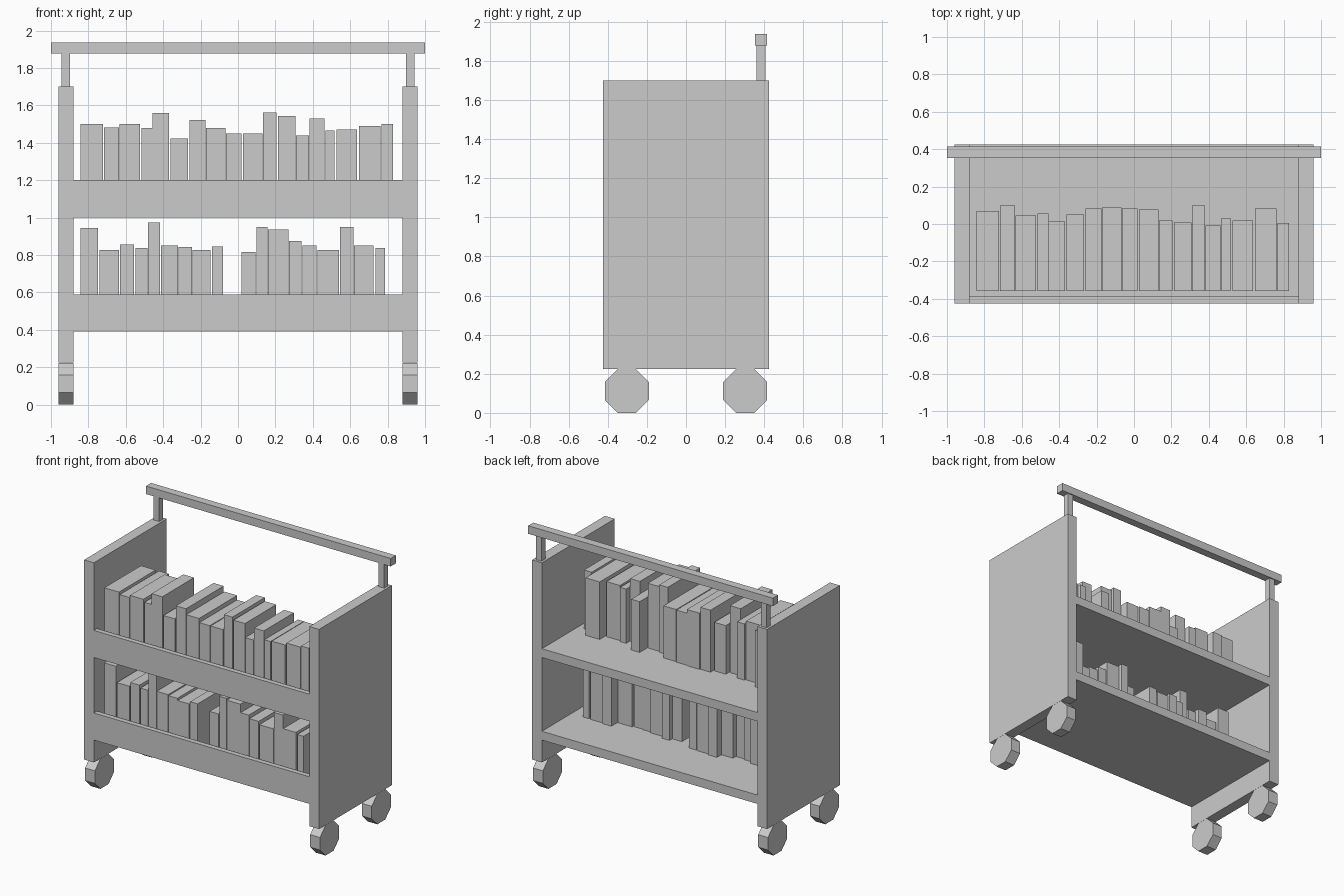
import bpy, bmesh, math, random
from mathutils import Matrix

random.seed(4)


def make_object(name, bm):
    mesh = bpy.data.meshes.new(name)
    bm.to_mesh(mesh)
    bm.free()
    obj = bpy.data.objects.new(name, mesh)
    bpy.context.collection.objects.link(obj)
    return obj


def box(name, x0, x1, y0, y1, z0, z1):
    bm = bmesh.new()
    m = Matrix.Translation(((x0 + x1) / 2, (y0 + y1) / 2, (z0 + z1) / 2))
    m = m @ Matrix.Diagonal((x1 - x0, y1 - y0, z1 - z0, 1))
    bmesh.ops.create_cube(bm, size=1, matrix=m)
    return make_object(name, bm)


def wheel(name, x, y, apothem=0.112, width=0.08):
    # octagonal wheel standing on a flat side, axle along x
    bm = bmesh.new()
    r = apothem / math.cos(math.pi / 8)
    m = (Matrix.Translation((x, y, apothem)) @ Matrix.Rotation(math.pi / 2, 4, 'Y')
         @ Matrix.Rotation(math.pi / 8, 4, 'Z'))
    # blender's cone starts its ring on an axis, so a half step gives flat sides
    bmesh.ops.create_cone(bm, cap_ends=True, segments=8, radius1=r, radius2=r,
                          depth=width, matrix=m)
    return make_object(name, bm)


# Side panels, handle posts and wheels
for side, s in (("left", -1), ("right", 1)):
    xs = sorted((0.88 * s, 0.96 * s))
    box(side + "_side_panel", *xs, -0.425, 0.425, 0.225, 1.70)
    xs = sorted((0.897 * s, 0.943 * s))
    box(side + "_handle_post", *xs, 0.36, 0.406, 1.70, 1.88)
    wheel(side + "_front_wheel", 0.92 * s, -0.302)
    wheel(side + "_back_wheel", 0.92 * s, 0.302)

# Push handle
box("handle_bar", -1.0, 1.0, 0.354, 0.414, 1.878, 1.937)

# Shelves, each with a tall front lip
SHELF = 0.065
for name, z in (("lower", 0.39), ("upper", 1.0)):
    box(name + "_shelf", -0.88, 0.88, -0.388, 0.425, z, z + SHELF)
    box(name + "_shelf_lip", -0.88, 0.88, -0.425, -0.388, z, z + 0.20)

# Upper books: left, right, top, back
upper = [
    (-.842, -.722, 1.50, .07), (-.716, -.636, 1.483, .10), (-.633, -.523, 1.50, .045),
    (-.515, -.456, 1.48, .055), (-.456, -.368, 1.56, .013), (-.36, -.266, 1.424, .05),
    (-.258, -.175, 1.523, .083), (-.172, -.068, 1.48, .088), (-.065, .02, 1.45, .083),
    (.026, .13, 1.45, .077), (.135, .205, 1.563, .02), (.213, .307, 1.543, .008),
    (.31, .379, 1.44, .098), (.382, .462, 1.53, -.008), (.467, .516, 1.466, .032),
    (.526, .636, 1.472, .02), (.647, .762, 1.49, .083), (.767, .83, 1.50, .005)]
for i, (x0, x1, top, back) in enumerate(upper):
    box(f"upper_book_{i + 1}", x0, x1, -0.358, back, 1.0 + SHELF, top)

# Lower books: left, right, top
lower = [
    (-.842, -.748, .945), (-.74, -.636, .827), (-.63, -.555, .857), (-.547, -.483, .838),
    (-.48, -.416, .975), (-.413, -.32, .85), (-.317, -.245, .843), (-.242, -.148, .827),
    (-.14, -.079, .846), (.018, .093, .817), (.098, .157, .95), (.16, .27, .937),
    (.272, .339, .875), (.344, .419, .85), (.425, .54, .827), (.545, .617, .95),
    (.62, .724, .85), (.735, .786, .838)]
for i, (x0, x1, top) in enumerate(lower):
    box(f"lower_book_{i + 1}", x0, x1, -0.358, random.uniform(0.0, 0.1), 0.39 + SHELF, top)
